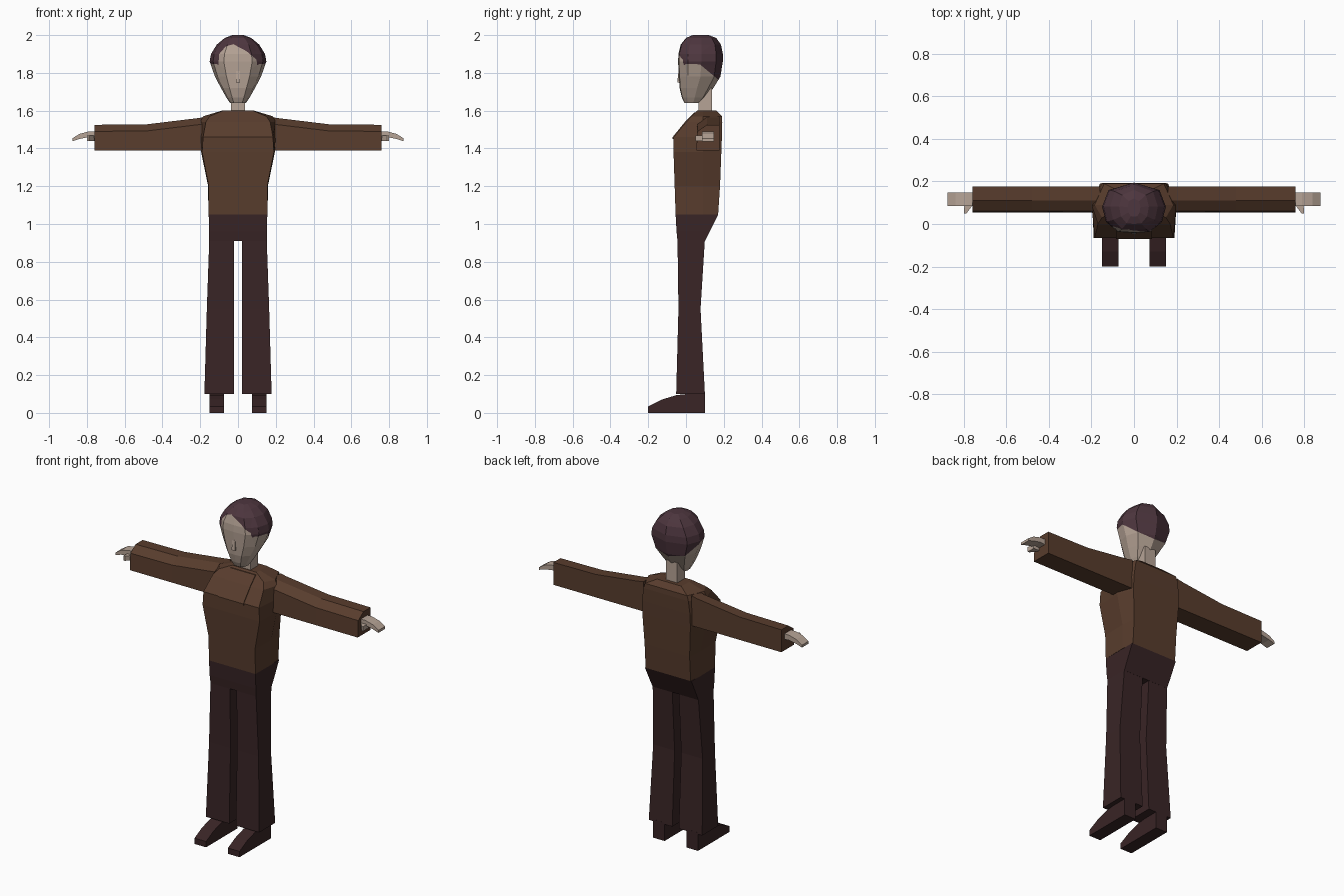
import bpy, bmesh
from mathutils import Vector

cube = bpy.data.objects.get("Cube")
if cube:
    bpy.data.objects.remove(cube, do_unlink=True)


def material(name, r, g, b):
    m = bpy.data.materials.new(name)
    m.use_nodes = True
    m.diffuse_color = (r, g, b, 1)
    node = next(n for n in m.node_tree.nodes if n.type == 'BSDF_PRINCIPLED')
    node.inputs["Base Color"].default_value = (r, g, b, 1)
    node.inputs["Roughness"].default_value = 0.9
    return m


BROWN = material("brown jacket", .098, .046, .026)
DARK = material("dark maroon trousers", .041, .018, .019)
HAIR = material("plum brown hair", .076, .037, .049)
SKIN = material("pale skin", .47, .37, .305)


def loft_mesh(rings):
    """Skin a stack of equal-length point rings and cap both ends."""
    bm = bmesh.new()
    loops = [[bm.verts.new(p) for p in ring] for ring in rings]
    n = len(loops[0])
    for a, b in zip(loops, loops[1:]):
        for i in range(n):
            j = (i + 1) % n
            bm.faces.new((a[i], a[j], b[j], b[i]))
    bm.faces.new(loops[0])
    bm.faces.new(loops[-1])
    bmesh.ops.recalc_face_normals(bm, faces=bm.faces)
    return bm


def finish(bm, name, *mats):
    mesh = bpy.data.meshes.new(name)
    bm.to_mesh(mesh)
    bm.free()
    for m in mats:
        mesh.materials.append(m)
    obj = bpy.data.objects.new(name, mesh)
    bpy.context.collection.objects.link(obj)
    return obj


def loft(name, rings, mat):
    return finish(loft_mesh(rings), name, mat)


def rect(x0, x1, y0, y1, z):
    return [(x0, y0, z), (x1, y0, z), (x1, y1, z), (x0, y1, z)]


def mirrored_ring(half, z):
    """Close a half outline, front to back, across x = 0."""
    left = [(x, y, z) for x, y in half]
    right = [(-x, y, z) for x, y in reversed(half) if x > 0]
    return left + right


# Jacket body: height, front/middle/back half widths, front and back depth
TORSO = [
    (1.05, .155, .157, .15, -.055, .17),
    (1.20, .155, .158, .15, -.06, .18),
    (1.38, .19, .195, .16, -.066, .187),
    (1.46, .185, .2, .16, -.065, .19),
    (1.54, .17, .2, .15, 0, .192),
    (1.57, .15, .185, .14, .03, .19),
    (1.60, .08, .085, .08, .06, .16),
]
loft("jacket_body", [mirrored_ring([(f, yf), (m, .09), (b, yb)], z)
                     for z, f, m, b, yf, yb in TORSO], BROWN)

# Thin chest flap following the slope of the jacket front
loft("chest_flap", [rect(-.085, .085, y - .006, y + .002, z)
                    for z, y in ((1.45, -.065), (1.46, -.065), (1.54, 0), (1.59, .05))], BROWN)

# Trousers seat
loft("trouser_seat", [
    rect(-.152, .152, -.045, .1, .91),
    rect(-.154, .154, -.05, .125, .96),
    rect(-.155, .155, -.055, .17, 1.05)], DARK)

loft("neck", [rect(-.038, .038, .065, .138, z) for z in (1.56, 1.72)], SKIN)
loft("nose", [rect(-.011, .011, -.046, -.02, 1.75),
              rect(-.01, .01, -.04, -.02, 1.81)], SKIN)

# Limbs, one pass per side
for side, s in (("left", 1), ("right", -1)):
    # Flared trouser leg
    loft(side + "_trouser_leg", [
        rect(s * .022, s * .178, -.052, .1, .1),
        rect(s * .022, s * .165, -.04, .077, .55),
        rect(s * .022, s * .152, -.045, .1, .92)], DARK)

    # Shoe from its side profile
    shoe = [(-.2, 0), (-.2, .035), (-.13, .07), (-.05, .094), (.1, .11), (.1, 0)]
    loft(side + "_shoe", [[(s * x, y, z) for y, z in shoe] for x in (.073, .15)], DARK)

    # Sleeve with a bevelled upper front edge
    loft(side + "_sleeve", [
        [(s * x, .055, 1.39), (s * x, .177, 1.39), (s * x, .177, top),
         (s * x, .11, top), (s * x, .06, top - .035)]
        for x, top in ((.16, 1.57), (.2, 1.562), (.48, 1.528), (.76, 1.525))], BROWN)

    # Hand and thumb
    loft(side + "_hand", [
        [(s * x, .085, lo), (s * x, .148, lo), (s * x, .148, hi), (s * x, .085, hi)]
        for x, lo, hi in ((.75, 1.455, 1.49), (.79, 1.46, 1.49),
                          (.84, 1.45, 1.477), (.877, 1.438, 1.453))], SKIN)
    loft(side + "_thumb", [
        [(s * x0, y, 1.44), (s * x1, y, 1.44), (s * x1, y, 1.468), (s * x0, y, 1.468)]
        for x0, x1, y in ((.755, .8, .1), (.765, .798, .08), (.788, .8, .05))], SKIN)

# Head: height, half width, front and back depth
HEAD = [
    (1.64, .042, -.008, .08), (1.67, .062, -.022, .11), (1.72, .09, -.034, .145),
    (1.78, .122, -.038, .182), (1.86, .15, -.042, .195), (1.90, .143, -.04, .195),
    (1.95, .112, -.028, .185), (1.985, .07, 0, .16), (2.0, .03, .035, .12),
]
SECTION = [(0, 0), (.5, .02), (.88, .22), (1, .52), (.8, .85), (0, 1)]
head = loft_mesh([mirrored_ring([(fx * w, yf + fy * (yb - yf)) for fx, fy in SECTION], z)
                  for z, w, yf, yb in HEAD])

# Hairlines: an off-centre fringe across the face and a curve around the ears
FRINGE = [(-.105, 1.82), (-.1, 1.9), (-.065, 1.94), (-.025, 1.952),
          (.045, 1.915), (.098, 1.87), (.105, 1.81)]
SIDE = [(-.05, 1.81), (0, 1.848), (.08, 1.845), (.13, 1.815), (.17, 1.765), (.2, 1.74)]


def planes(line, axis):
    """Upward planes through each segment of a line drawn on one axis and z."""
    result = []
    for (a, z0), (b, z1) in zip(line, line[1:]):
        co, no = Vector((0, 0, z0)), Vector((0, 0, b - a))
        co[axis], no[axis] = a, z0 - z1
        result.append((co, no.normalized()))
    return result


def cut(faces, cutters):
    for co, no in cutters:
        live = [f for f in faces() if f.is_valid]
        geom = set(live)
        for f in live:
            geom.update(f.edges)
            geom.update(f.verts)
        bmesh.ops.bisect_plane(head, geom=list(geom), plane_co=co, plane_no=no, dist=1e-5)


def below(p, cutters):
    return all((p - co).dot(no) < 0 for co, no in cutters)


fringe, around = planes(FRINGE, 0), planes(SIDE, 1)
cut(lambda: [f for f in head.faces if f.calc_center_median().y < .06], fringe)
cut(lambda: list(head.faces), around)
for f in head.faces:
    c = f.calc_center_median()
    face_area = c.y < .06 and below(c, fringe)
    f.material_index = 0 if face_area or below(c, around) else 1
finish(head, "head_with_hair", SKIN, HAIR)
